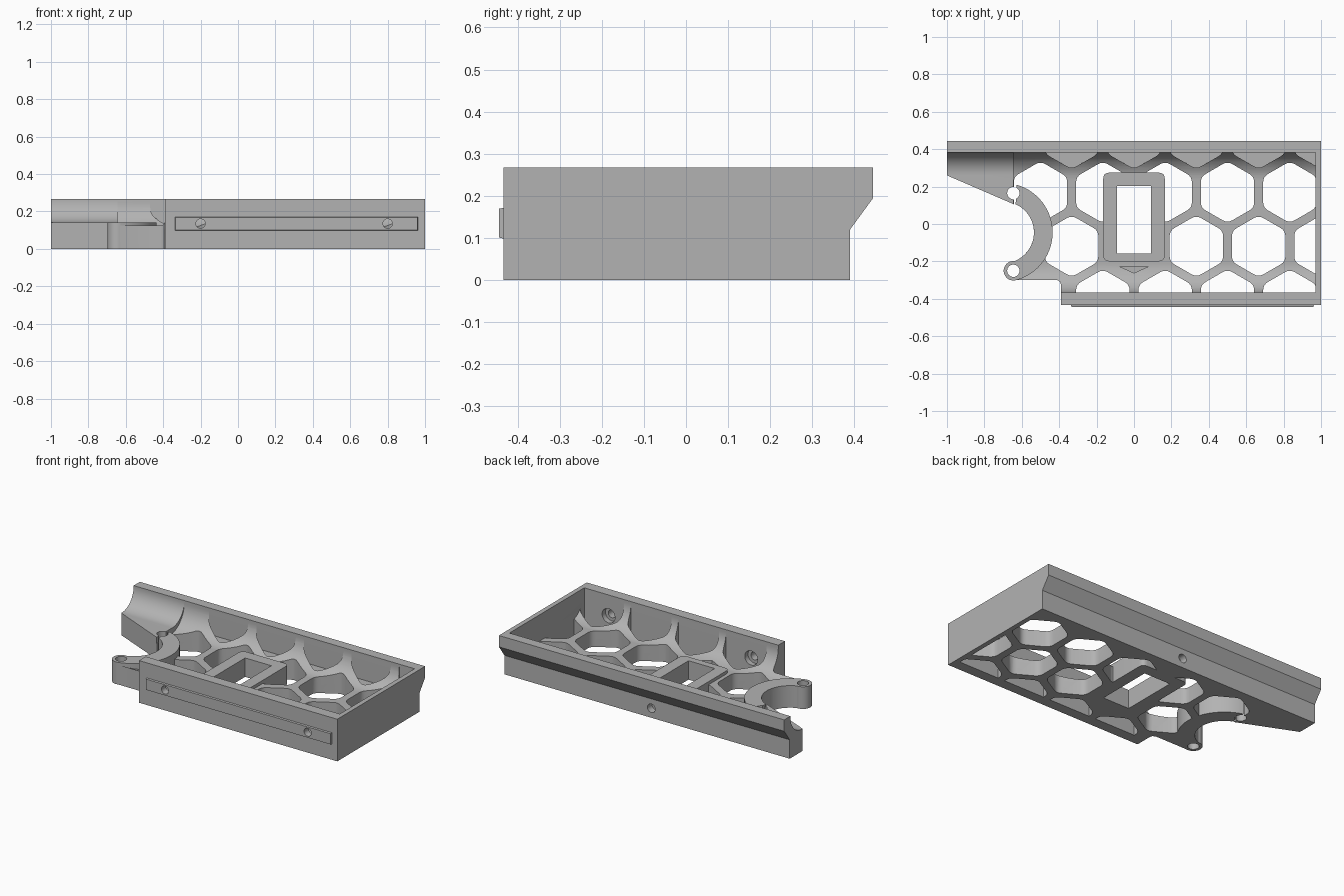
import bpy, bmesh, math
from mathutils import Vector, Matrix

if "Cube" in bpy.data.objects:
    bpy.data.objects.remove(bpy.data.objects["Cube"])

grey = bpy.data.materials.new("plain_grey")
grey.diffuse_color = (0.45, 0.45, 0.45, 1)
grey.use_nodes = True
grey.node_tree.nodes["Principled BSDF"].inputs["Base Color"].default_value = grey.diffuse_color


def prism(name, pts, lo, hi, axis="z"):
    """Extrude a 2D outline: (x, y) along z, or (y, z) along x."""
    bm = bmesh.new()
    put = (lambda p, h: (p[0], p[1], h)) if axis == "z" else (lambda p, h: (h, p[0], p[1]))
    a = [bm.verts.new(put(p, lo)) for p in pts]
    b = [bm.verts.new(put(p, hi)) for p in pts]
    bm.faces.new(a)
    bm.faces.new(b)
    for i in range(len(pts)):
        j = (i + 1) % len(pts)
        bm.faces.new((a[i], a[j], b[j], b[i]))
    bmesh.ops.recalc_face_normals(bm, faces=bm.faces)
    me = bpy.data.meshes.new(name)
    bm.to_mesh(me)
    bm.free()
    ob = bpy.data.objects.new(name, me)
    bpy.context.collection.objects.link(ob)
    me.materials.append(grey)
    return ob


def arc(cx, cy, r, a0, a1, n=16):
    return [(cx + r * math.cos(math.radians(a0 + (a1 - a0) * i / n)),
             cy + r * math.sin(math.radians(a0 + (a1 - a0) * i / n))) for i in range(n + 1)]


def circle(cx, cy, r, n=32):
    return arc(cx, cy, r, 0, 360, n)[:-1]


def rect(x0, x1, y0, y1):
    return [(x0, y0), (x1, y0), (x1, y1), (x0, y1)]


def rounded(pts, r, n=4):
    """Round each corner of an outline with a short curve."""
    out = []
    for i, p in enumerate(pts):
        p = Vector(p)
        a = p + (Vector(pts[i - 1]) - p).normalized() * r
        b = p + (Vector(pts[(i + 1) % len(pts)]) - p).normalized() * r
        for k in range(n + 1):
            t = k / n
            out.append(tuple(a * (1 - t) ** 2 + p * 2 * t * (1 - t) + b * t * t))
    return out


def combine(target, tool, op):
    m = target.modifiers.new(op, "BOOLEAN")
    m.operation, m.solver, m.object = op, "EXACT", tool
    bpy.context.view_layer.objects.active = target
    bpy.ops.object.modifier_apply(modifier=m.name)
    bpy.data.objects.remove(tool, do_unlink=True)


def cut(tool):
    combine(body, tool, "DIFFERENCE")


def add(tool):
    combine(body, tool, "UNION")


def y_cylinder(x, z, r, y0, y1):
    ob = prism("bore", circle(0, 0, r), 0, y1 - y0)
    ob.data.transform(Matrix.Translation((x, y0, z)) @ Matrix.Rotation(-math.pi / 2, 4, "X"))
    return ob


# Channel shaped tray with rounded inner corners
TOP = 0.267
back_edge = [(0.39, 0), (0.39, 0.12), (0.445, 0.195), (0.445, TOP)]
channel = ([(-0.434, 0)] + back_edge + [(0.383, TOP)]
           + arc(0.233, 0.25, 0.15, 0, -90) + arc(-0.217, 0.25, 0.15, -90, -180)
           + [(-0.367, TOP), (-0.434, TOP)])
body = prism("honeycomb_tray", channel, -1, 1, "x")

# Honeycomb openings, and blind pockets along the back wall
PITCH, ROW = 0.3333, 0.2887


def hexagon(x, y, lo, hi):
    pts = [(x + 0.165 * math.cos(math.radians(30 + 60 * i)),
            y + 0.165 * math.sin(math.radians(30 + 60 * i))) for i in range(6)]
    cut(prism("hex_cutter", rounded(pts, 0.03), lo, hi))


for i in range(-2, 4):
    xa, xb = (i + 0.5) * PITCH, i * PITCH
    if i < 3:
        hexagon(xa, 0.17, -0.1, 0.5)
        if i > -2:
            hexagon(xa, 0.17 - 2 * ROW, -0.1, 0.5)
    if i > -2:
        if i != 0:
            hexagon(xb, 0.17 - ROW, -0.1, 0.5)
        hexagon(xb, 0.17 + ROW, 0.1, 0.5)

# Walls closing the front, back and right end
add(prism("front_wall", rect(-0.39, 1, -0.434, -0.367), 0, TOP))
add(prism("back_wall", [(0.383, 0)] + back_edge + [(0.383, TOP)], -1, 1, "x"))
add(prism("end_wall", [(-0.434, 0)] + back_edge + [(-0.434, TOP)], 0.97, 1, "x"))

# Higher wing at the left end with a concave rise into the back wall
wing = [(0.0, 0), (0.388, 0), (0.388, 0.26)] + arc(0.263, 0.26, 0.12, 0, -90) + [(0.0, 0.14)]
add(prism("left_wing", wing, -1, -0.645, "x"))

# Trim the left front corner around the hook
HX, HY = -0.7, -0.045
outline = ([(-1.1, 0.303), (-0.63, 0.1)] + arc(HX, HY, 0.165, 62, -66, 24)
           + [(-0.645, -0.205), (-0.645, -0.3), (-0.41, -0.3), (-0.395, -0.31),
              (-0.39, -0.325), (-0.39, -0.6), (-1.1, -0.6)])
cut(prism("corner_cutter", outline, -0.1, 0.5))

# Curved hook and its two screw eyes
add(prism("hook", arc(HX, HY, 0.165, 66, -68, 32) + arc(HX, HY, 0.265, -74, 74, 32), 0, 0.14))
add(prism("hook_eye", circle(-0.645, -0.25, 0.052), 0, 0.14))
for y in (0.165, -0.25):
    cut(prism("eye_cutter", circle(-0.645, y, 0.033), -0.1, 0.5))

# Centre frame with a rectangular slot
add(prism("centre_frame", rounded(rect(-0.165, 0.165, -0.2, 0.275), 0.035), 0, 0.12))
cut(prism("slot_cutter", rect(-0.092, 0.092, -0.157, 0.203), -0.1, 0.5))
cut(prism("notch_cutter", [(-0.075, -0.228), (0, -0.262), (0.075, -0.228)], 0.06, 0.5))

# Raised front strip with a sloped edge
strip = prism("front_strip", rect(-0.34, 0.965, 0.095, 0.175), 0, 0.025)
strip.data.transform(Matrix(((1, 0, 0, 0), (0, 0, 1, -0.445), (0, 1, 0, 0), (0, 0, 0, 1))))
bm = bmesh.new()
bm.from_mesh(strip.data)
for v in bm.verts:
    if v.co.y < -0.44:
        v.co.x += 0.006 if v.co.x < 0 else -0.006
        v.co.z += 0.006 if v.co.z < 0.13 else -0.006
bmesh.ops.recalc_face_normals(bm, faces=bm.faces)
bm.to_mesh(strip.data)
bm.free()
add(strip)

# Screw holes: two counterbored in the front wall, one blind in the back
for x in (-0.2, 0.8):
    cut(y_cylinder(x, 0.135, 0.025, -0.6, -0.3))
    cut(y_cylinder(x, 0.135, 0.045, -0.4, -0.3))
cut(y_cylinder(-0.03, 0.06, 0.027, 0.345, 0.6))

# Smooth the curved surfaces only
bpy.ops.object.select_all(action="DESELECT")
body.select_set(True)
bpy.context.view_layer.objects.active = body
bpy.ops.object.shade_smooth_by_angle(angle=math.radians(30))
